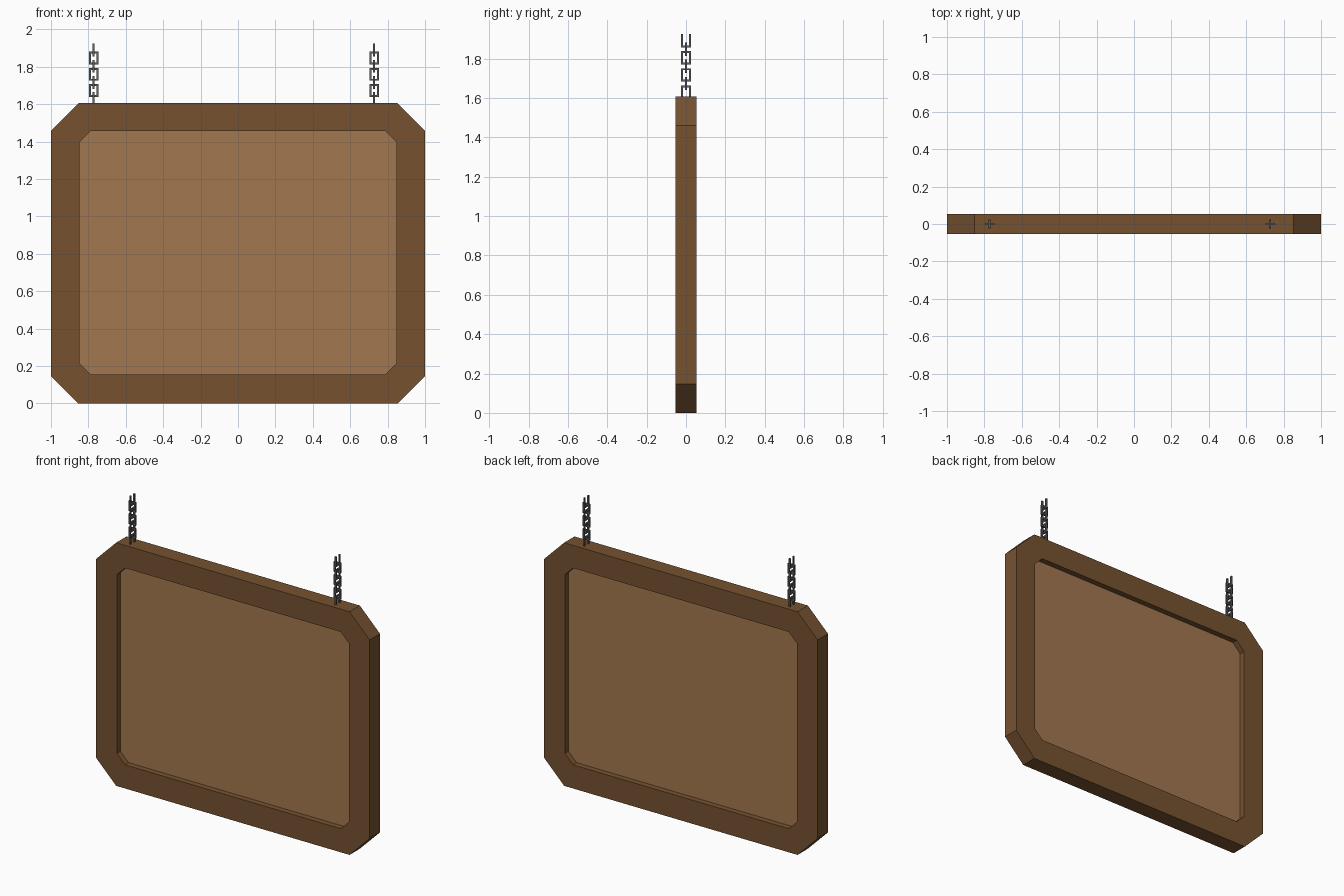
import bpy, bmesh
from mathutils import Matrix, Vector

if "Cube" in bpy.data.objects:
    bpy.data.objects.remove(bpy.data.objects["Cube"])


def material(name, color):
    m = bpy.data.materials.new(name)
    m.diffuse_color = (*color, 1)
    m.use_nodes = True
    m.node_tree.nodes["Principled BSDF"].inputs["Base Color"].default_value = m.diffuse_color
    return m


def finish(bm, name, mat=None):
    bmesh.ops.recalc_face_normals(bm, faces=bm.faces)
    me = bpy.data.meshes.new(name)
    bm.to_mesh(me)
    bm.free()
    ob = bpy.data.objects.new(name, me)
    bpy.context.collection.objects.link(ob)
    if mat:
        me.materials.append(mat)
    return ob


def octagon(hw, z0, z1, c):
    """Rectangle with chamfered corners in the xz plane."""
    return [(-hw, z1 - c), (-hw, z0 + c), (-hw + c, z0), (hw - c, z0),
            (hw, z0 + c), (hw, z1 - c), (hw - c, z1), (-hw + c, z1)]


def strip(bm, outer, inner, half, closed=True, mat=Matrix()):
    """Solid band between two matching outlines, open or closed."""
    rows = [[bm.verts.new(mat @ Vector((x, y, z)))
             for (x, z), y in ((o, -half), (i, -half), (i, half), (o, half))]
            for o, i in zip(outer, inner)]
    n = len(rows)
    for a in range(n if closed else n - 1):
        r, s = rows[a], rows[(a + 1) % n]
        for k in range(4):
            j = (k + 1) % 4
            bm.faces.new((r[k], r[j], s[j], s[k]))
    if not closed:
        bm.faces.new(rows[0])
        bm.faces.new(rows[-1][::-1])


dark_wood = material("dark_wood", (0.18, 0.085, 0.03))
light_wood = material("light_wood", (0.36, 0.185, 0.078))
iron = material("iron", (0.12, 0.12, 0.12))

# Chamfered frame
bm = bmesh.new()
strip(bm, octagon(1.0, 0, 1.606, 0.147), octagon(0.848, 0.156, 1.456, 0.06), 0.054)
finish(bm, "sign_frame", dark_wood)

# Recessed board, seated slightly into the frame
bm = bmesh.new()
pts = octagon(0.858, 0.146, 1.466, 0.064)
front = bm.faces.new([bm.verts.new((x, -0.016, z)) for x, z in pts])
ext = bmesh.ops.extrude_face_region(bm, geom=[front], use_keep_orig=True)
bmesh.ops.translate(bm, vec=(0, 0.032, 0),
                    verts=[v for v in ext["geom"] if isinstance(v, bmesh.types.BMVert)])
finish(bm, "sign_board", light_wood)


# Chains of interlocked square links, with an open link on top
def rect(hw, z0, z1):
    return [(-hw, z1), (-hw, z0), (hw, z0), (hw, z1)]


W, H, T, PITCH = 0.025, 0.034, 0.010, 0.0433
for name, x in (("left_chain", -0.772), ("right_chain", 0.728)):
    bm = bmesh.new()
    for i in range(7):
        top = i == 6
        place = Matrix.Translation((x, 0, 1.630 + i * PITCH))
        if i % 2 == 0:
            place = place @ Matrix.Rotation(1.5707963, 4, 'Z')
        strip(bm, rect(W, -H, H), rect(W - T, -H + T, H if top else H - T),
              T / 2, not top, place)
    finish(bm, name, iron)
